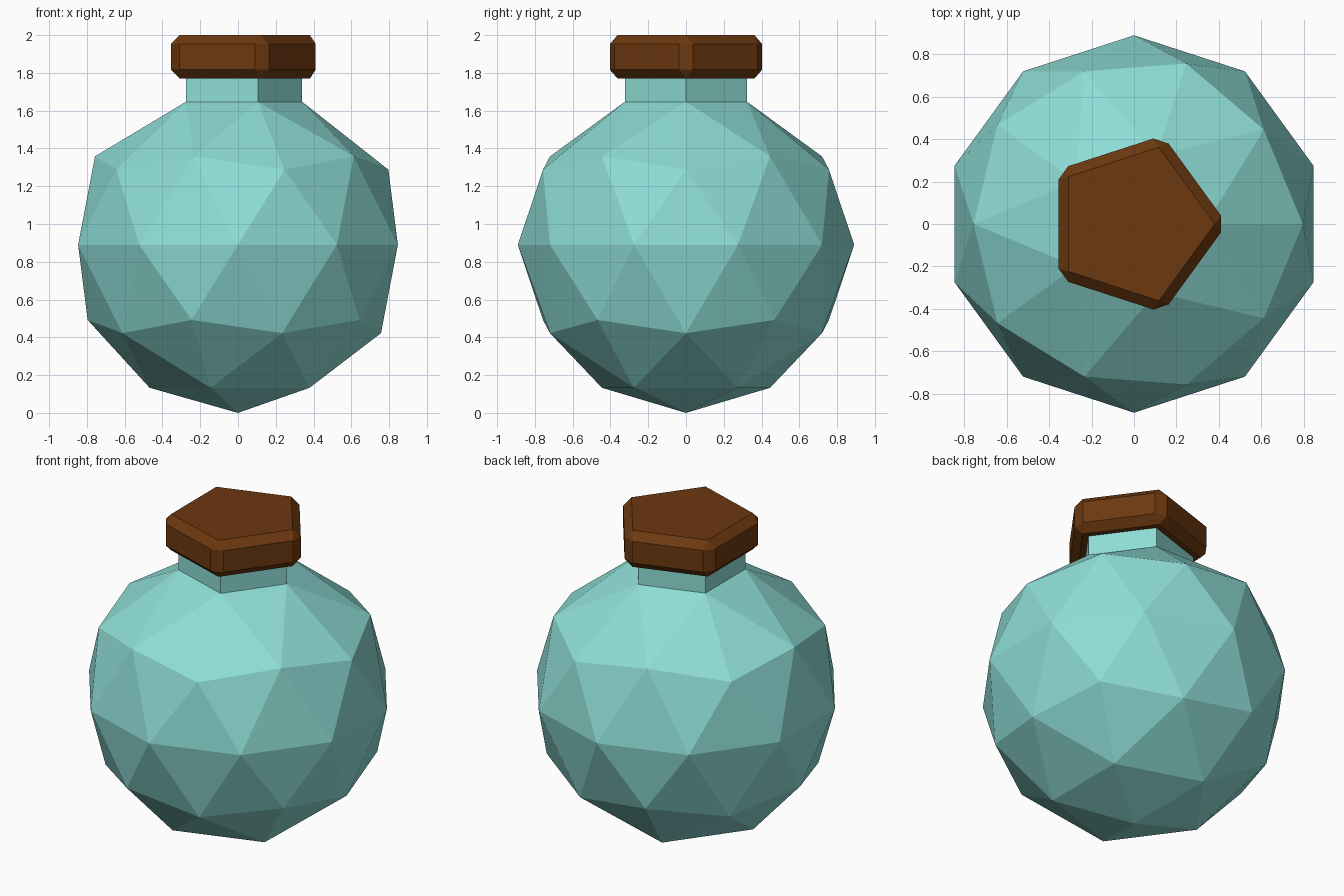
import bpy, bmesh, math
from mathutils import Vector

if "Cube" in bpy.data.objects:
    bpy.data.objects.remove(bpy.data.objects["Cube"])

R = 0.89        # body radius
NECK_R = 0.34   # neck corner radius


def finish(bm, name, color):
    bmesh.ops.recalc_face_normals(bm, faces=bm.faces[:])
    mesh = bpy.data.meshes.new(name)
    bm.to_mesh(mesh)
    bm.free()
    mat = bpy.data.materials.new(name + "_colour")
    mat.diffuse_color = color
    mat.use_nodes = True
    mat.node_tree.nodes["Principled BSDF"].inputs["Base Color"].default_value = mat.diffuse_color
    mesh.materials.append(mat)
    obj = bpy.data.objects.new(name, mesh)
    bpy.context.collection.objects.link(obj)
    return obj


# Flask body: icosphere whose top fan is narrowed and pulled up into a neck
bm = bmesh.new()
bmesh.ops.create_icosphere(bm, subdivisions=2, radius=R)
top = max(bm.verts, key=lambda v: v.co.z)
ring = [e.other_vert(top) for e in top.link_edges]
for v in ring:
    flat = Vector((v.co.x, v.co.y, 0)).normalized() * NECK_R
    v.co.x, v.co.y = flat.x, flat.y
mouth = bmesh.ops.dissolve_verts(bm, verts=[top])
cap_face = max(bm.faces, key=lambda f: f.calc_center_median().z)
new = bmesh.ops.extrude_face_region(bm, geom=[cap_face])["geom"]
if cap_face.is_valid:
    bmesh.ops.delete(bm, geom=[cap_face], context='FACES_ONLY')
for v in new:
    if isinstance(v, bmesh.types.BMVert):
        v.co.z += 0.16
bmesh.ops.translate(bm, verts=bm.verts[:], vec=(0, 0, R))
finish(bm, "flask_body", (0.27, 0.72, 0.67, 1))

# Stopper: five-sided prism with chamfered edges, one corner towards +x
bm = bmesh.new()
ring = [bm.verts.new((0.439 * math.cos(i * math.tau / 5),
                      0.439 * math.sin(i * math.tau / 5), 1.77)) for i in range(5)]
base = bm.faces.new(ring)
side = bmesh.ops.extrude_face_region(bm, geom=[base], use_keep_orig=True)["geom"]
for v in side:
    if isinstance(v, bmesh.types.BMVert):
        v.co.z = 2.0
bmesh.ops.recalc_face_normals(bm, faces=bm.faces[:])
bmesh.ops.bevel(bm, geom=bm.edges[:], offset=0.047, offset_type='OFFSET',
                segments=1, profile=0.5, affect='EDGES')
finish(bm, "stopper", (0.15, 0.04, 0.005, 1))
